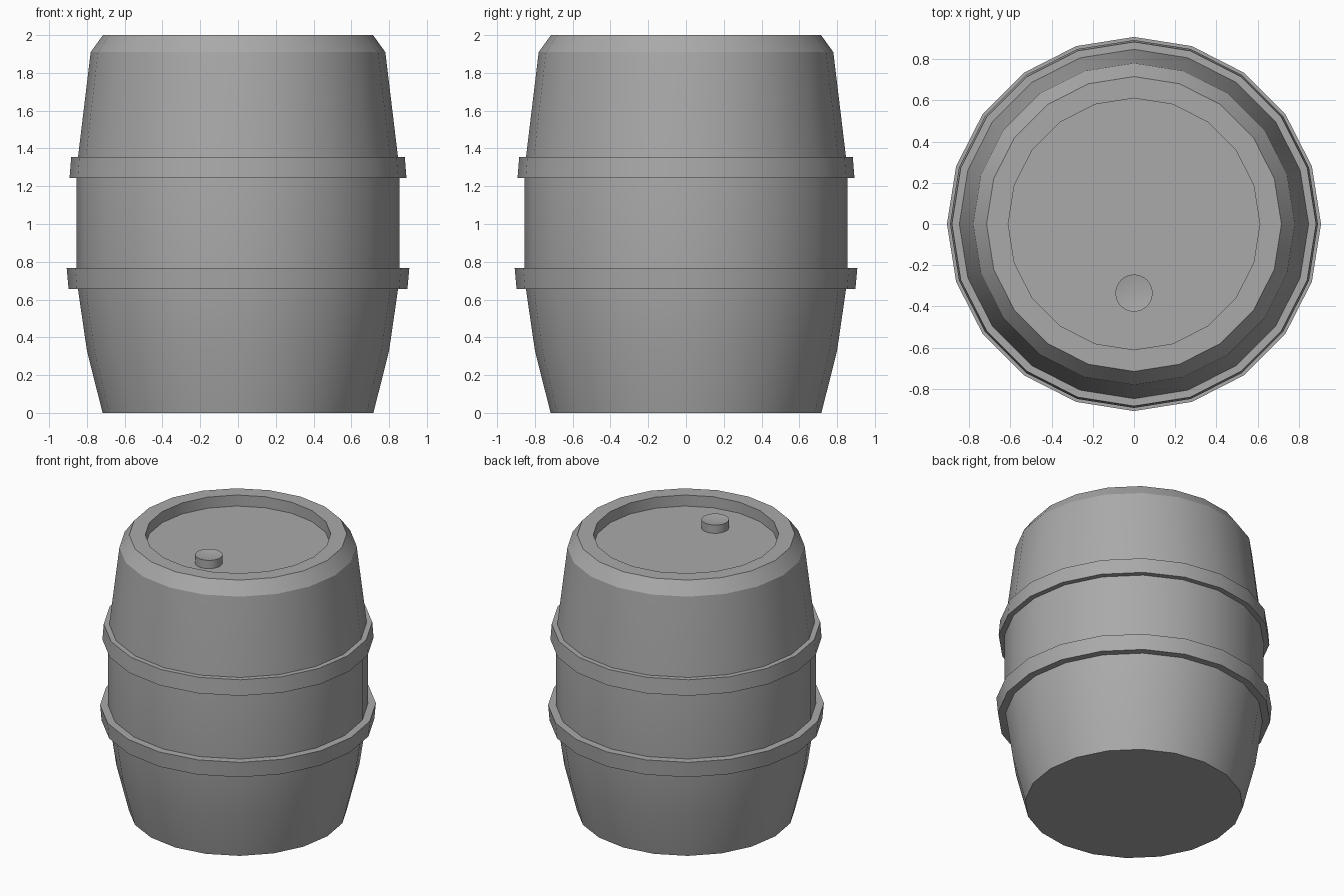
import bpy, bmesh, math

cube = bpy.data.objects.get("Cube")
if cube:
    bpy.data.objects.remove(cube, do_unlink=True)

grey = bpy.data.materials.new("plain grey")
grey.use_nodes = True
colour = (0.4, 0.4, 0.4, 1)
grey.diffuse_color = colour
grey.node_tree.nodes["Principled BSDF"].inputs["Base Color"].default_value = colour


def lathe(name, profile, sides, closed=False, location=(0, 0, 0)):
    """Spin (radius, height) points about z; radius 0 makes a pole."""
    bm = bmesh.new()
    rings = []
    for r, z in profile:
        if r == 0:
            rings.append([bm.verts.new((0, 0, z))] * sides)
        else:
            angles = [math.tau * i / sides for i in range(sides)]
            rings.append([bm.verts.new((r * math.cos(a), r * math.sin(a), z)) for a in angles])
    pairs = list(zip(rings, rings[1:]))
    if closed:
        pairs.append((rings[-1], rings[0]))
    for low, high in pairs:
        for i in range(sides):
            j = (i + 1) % sides
            corners = dict.fromkeys((low[i], low[j], high[j], high[i]))
            bm.faces.new(list(corners))
    bmesh.ops.recalc_face_normals(bm, faces=bm.faces)
    mesh = bpy.data.meshes.new(name)
    bm.to_mesh(mesh)
    bm.free()
    mesh.materials.append(grey)
    obj = bpy.data.objects.new(name, mesh)
    obj.location = location
    bpy.context.collection.objects.link(obj)
    bpy.ops.object.select_all(action='DESELECT')
    obj.select_set(True)
    bpy.context.view_layer.objects.active = obj
    bpy.ops.object.shade_smooth_by_angle(angle=math.radians(25))
    return obj


SIDES = 20
FLOOR = 1.92

# Bulging body with a bevelled rim and a recessed lid
lathe("barrel_body", [(0, 0), (0.717, 0), (0.8, 0.33), (0.848, 0.66), (0.855, 0.77),
                      (0.855, 1.245), (0.847, 1.355), (0.78, 1.91), (0.715, 2),
                      (0.61, 2), (0.61, FLOOR), (0, FLOOR)], SIDES)

# Hoops: bottom and top height, bottom and top radius
for name, z0, z1, r0, r1 in (("lower_hoop", 0.655, 0.767, 0.897, 0.907),
                             ("upper_hoop", 1.243, 1.355, 0.892, 0.883)):
    lathe(name, [(0.82, z0), (r0, z0), (r1, z1), (0.82, z1)], SIDES, closed=True)

# Bung with a slightly dished top
lathe("bung", [(0, 0), (0.09, 0), (0.09, 0.06), (0, 0.045)], 32,
      location=(0, -0.335, FLOOR))
